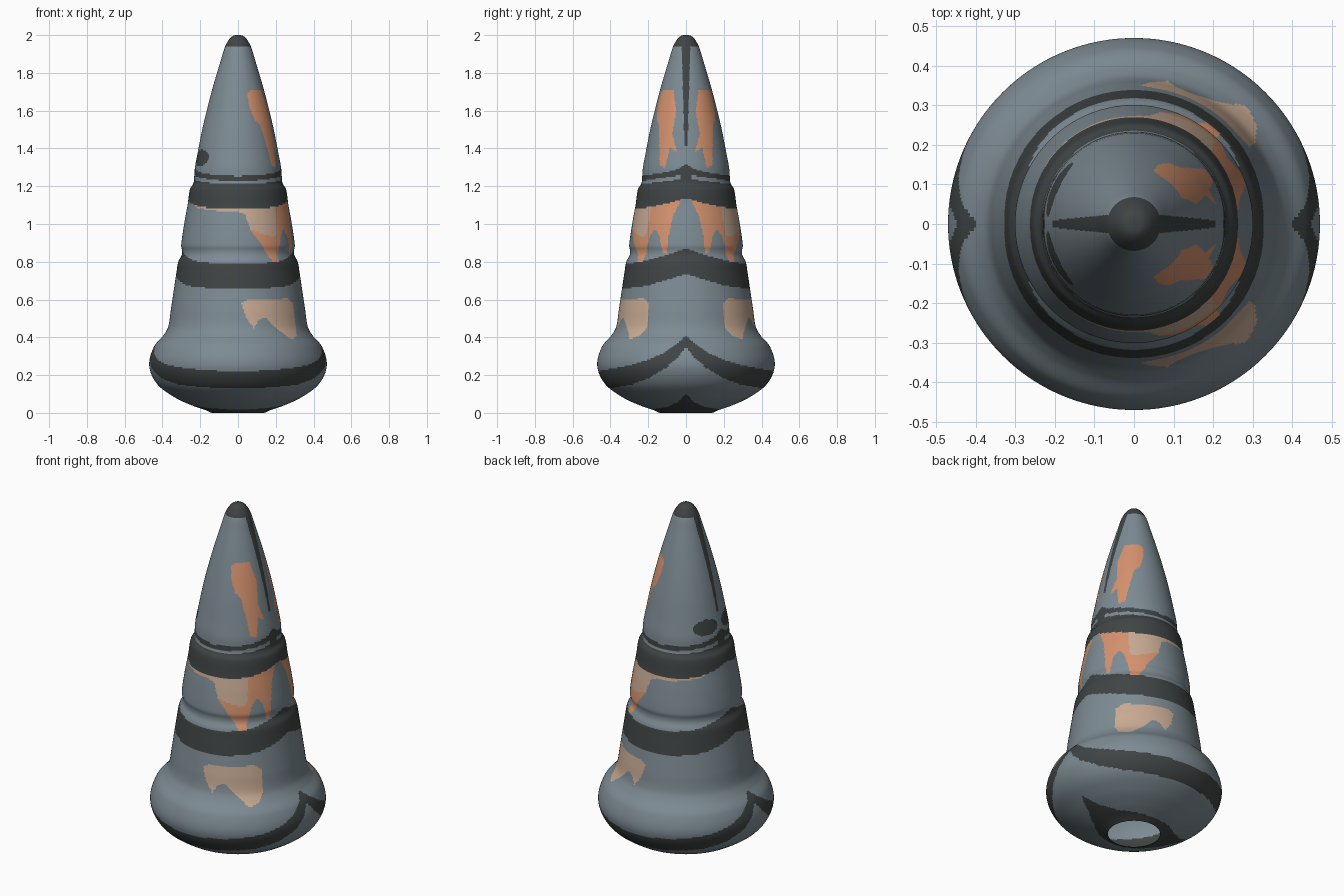
import bpy
import bmesh
import math
from mathutils import Vector

SIDES = 288
RING_STEP = 0.0085

default_cube = bpy.data.objects.get("Cube")
if default_cube:
    bpy.data.objects.remove(default_cube, do_unlink=True)


def srgb_to_linear(value):
    value /= 255
    return value / 12.92 if value <= 0.04045 else ((value + 0.055) / 1.055) ** 2.4


def make_material(name, red, green, blue):
    material = bpy.data.materials.new(name)
    material.use_nodes = True
    color = [srgb_to_linear(channel) for channel in (red, green, blue)] + [1.0]
    material.diffuse_color = color
    shader = material.node_tree.nodes["Principled BSDF"]
    shader.inputs["Base Color"].default_value = color
    shader.inputs["Roughness"].default_value = 0.8
    return material


MATERIALS = [
    make_material("slate grey", 125, 139, 147),
    make_material("charcoal", 64, 68, 68),
    make_material("orange", 212, 146, 110),
    make_material("tan", 200, 170, 147),
]
SLATE, CHARCOAL, ORANGE, TAN = range(len(MATERIALS))

# Silhouette of the turned shell, as radius and height from base to tip
PROFILE = [
    (0.14, 0), (0.17, 0.014), (0.25, 0.042), (0.34, 0.085), (0.43, 0.155), (0.47, 0.25),
    (0.445, 0.35), (0.395, 0.41), (0.37, 0.455), (0.355, 0.55), (0.34, 0.65),
    (0.325, 0.75), (0.316, 0.8), (0.298, 0.835), (0.296, 0.86), (0.301, 0.885),
    (0.285, 1.0), (0.267, 1.1), (0.254, 1.185), (0.236, 1.215), (0.232, 1.25),
    (0.228, 1.3), (0.213, 1.38), (0.185, 1.52), (0.14, 1.7), (0.09, 1.87),
    (0.068, 1.94), (0.045, 1.98), (0.025, 1.997), (0.01, 2),
]

# Heights of the painted edges, against distance from the side seams (0 to 1)
FOOT_TOP = [(0, 0.1), (0.15, 0.055), (0.45, 0.03), (1, 0.017)]
BANDS = [
    # base band
    ([(0, 0.35), (0.1, 0.29), (0.22, 0.24), (0.43, 0.185), (0.68, 0.15), (1, 0.13)],
     [(0, 0.41), (0.1, 0.37), (0.25, 0.32), (0.43, 0.28), (0.64, 0.25), (1, 0.22)]),
    # middle band
    ([(0, 0.735), (0.3, 0.705), (0.6, 0.675), (1, 0.655)],
     [(0, 0.87), (0.35, 0.835), (0.7, 0.805), (1, 0.79)]),
    # upper band
    ([(0, 1.135), (0.35, 1.11), (0.7, 1.09), (1, 1.08)],
     [(0, 1.32), (0.2, 1.29), (0.5, 1.272), (1, 1.254)]),
]
GAP = ([(0, 1.24), (1, 1.212)], [(0, 1.262), (1, 1.229)])

# Patch outlines, as degrees away from the left seam and height
PATCHES = [
    (TAN, [(87, 0.58), (82, 0.6), (40, 0.605), (34, 0.58), (34, 0.45), (38, 0.41),
           (46, 0.39), (52, 0.42), (57, 0.45), (66, 0.505), (72, 0.495), (77, 0.45),
           (83, 0.5)]),
    (ORANGE, [(5, 1.13), (14, 1.05), (18, 0.95), (20, 0.84), (24, 0.84), (28, 0.93),
              (34, 0.97), (39, 0.95), (44, 0.87), (47, 0.8), (54, 0.8), (64, 0.88),
              (77, 0.97), (65, 0.95), (50, 0.93), (45, 0.95), (43, 1.15)]),
    (TAN, [(43, 1.15), (45, 0.95), (50, 0.93), (65, 0.95), (77, 0.97), (82, 1.05),
           (90, 1.065), (120, 1.072), (148, 1.09), (148, 1.15)]),
    (ORANGE, [(70, 1.69), (60, 1.71), (28, 1.705), (18, 1.6), (22, 1.48), (13, 1.38),
              (18, 1.39), (24, 1.41), (29, 1.3), (38, 1.31), (42, 1.4), (50, 1.52),
              (60, 1.55), (68, 1.62)]),
]


def edge_height(points, across):
    """Height of a painted edge at a given distance from the seam."""
    for (x0, z0), (x1, z1) in zip(points, points[1:]):
        if across <= x1:
            return z0 + (z1 - z0) * (across - x0) / (x1 - x0)
    return points[-1][1]


def between(edges, across, z):
    return edge_height(edges[0], across) < z < edge_height(edges[1], across)


def inside(outline, x, z):
    """Even-odd test for a point in a closed outline."""
    result = False
    for (x0, z0), (x1, z1) in zip(outline, outline[1:] + outline[:1]):
        if (z0 > z) != (z1 > z) and x < x0 + (x1 - x0) * (z - z0) / (z1 - z0):
            result = not result
    return result


def smooth_profile(points):
    """Resample the silhouette as a smooth curve with short, even steps."""
    pts = [Vector(point) for point in points]
    pts = [2 * pts[0] - pts[1]] + pts + [2 * pts[-1] - pts[-2]]
    result = []
    for a, b, c, d in zip(pts, pts[1:], pts[2:], pts[3:]):
        length = (c - b).length
        # Tangents scaled to the span, so uneven spacing does not overshoot
        start = (c - a).normalized() * length
        end = (d - b).normalized() * length
        steps = max(2, math.ceil(length / RING_STEP))
        for i in range(steps):
            t = i / steps
            ease = t * t * (3 - 2 * t)
            bend = t * (1 - t)
            result.append(b.lerp(c, ease) + start * bend * (1 - t) - end * bend * t)
    return result + [pts[-2]]


def paint(center):
    """Choose the colour of a face from where it lies on the shell."""
    x, y, z = center
    across = abs(y) / math.hypot(x, y) if z < 1.99 else 0
    degrees = math.degrees(math.atan2(abs(y), x))
    # Tip, foot and side seams
    if z > 1.94 or z < edge_height(FOOT_TOP, across):
        return CHARCOAL
    if z > 1.41 and abs(y) < 0.008 + 0.028 * (z - 1.41):
        return CHARCOAL
    # Eye spots
    if math.hypot((degrees - 155) / 20, (z - 1.35) / 0.043) < 1:
        return CHARCOAL
    # Bands, with a thin gap in the upper one
    if across > 0.13 and between(GAP, across, z):
        return SLATE
    if any(between(band, across, z) for band in BANDS):
        return CHARCOAL
    for color, outline in PATCHES:
        if inside(outline, degrees, z):
            return color
    return SLATE


# Turned shell, open underneath
bm = bmesh.new()
rings = []
for radius, height in smooth_profile(PROFILE):
    ring = []
    for i in range(SIDES):
        angle = math.tau * i / SIDES
        ring.append(bm.verts.new((radius * math.cos(angle), radius * math.sin(angle), height)))
    rings.append(ring)
for low, high in zip(rings, rings[1:]):
    for i in range(SIDES):
        j = (i + 1) % SIDES
        bm.faces.new((low[i], low[j], high[j], high[i]))
bm.faces.new(rings[-1])
for face in bm.faces:
    face.smooth = True
    face.material_index = paint(face.calc_center_median())

mesh = bpy.data.meshes.new("painted_shell")
bm.to_mesh(mesh)
bm.free()
for material in MATERIALS:
    mesh.materials.append(material)
shell = bpy.data.objects.new("painted_shell", mesh)
bpy.context.collection.objects.link(shell)
